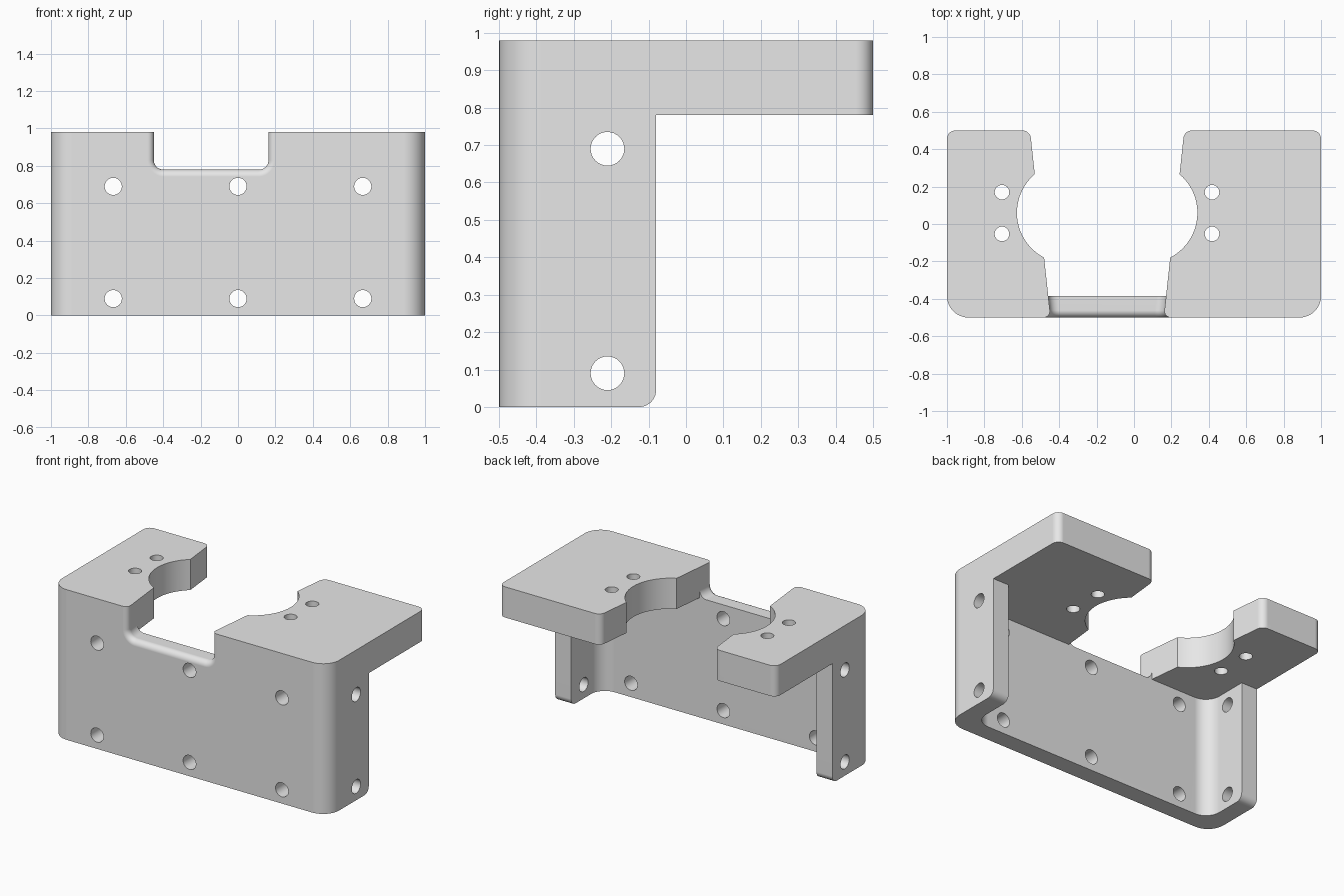
import bpy, bmesh, math
from mathutils import Vector, Matrix

if "Cube" in bpy.data.objects:
    bpy.data.objects.remove(bpy.data.objects["Cube"])

WALL = 0.115          # wall thickness
SHELF = 0.78          # underside of the top plate
TOP = 0.98
MID = -0.1435         # centre line of the opening


def rounded(points, segs=10):
    """Polygon from (x, y, radius) corners, with filleted corners."""
    out = []
    n = len(points)
    for i, (x, y, r) in enumerate(points):
        p = Vector((x, y))
        if r == 0:
            out.append(p)
            continue
        a = (Vector(points[i - 1][:2]) - p).normalized()
        b = (Vector(points[(i + 1) % n][:2]) - p).normalized()
        half = a.angle(b) / 2
        c = p + (a + b).normalized() * (r / math.sin(half))
        t = r / math.tan(half)
        v0, v1 = p + a * t - c, p + b * t - c
        sweep = v0.angle_signed(v1)
        for k in range(segs + 1):
            ang = -sweep * k / segs
            out.append(c + Matrix.Rotation(ang, 2) @ v0)
    return out


def loft(name, rings):
    """Closed solid through a series of matching rings of 3D points."""
    bm = bmesh.new()
    vs = [[bm.verts.new(p) for p in ring] for ring in rings]
    n = len(vs[0])
    for a, b in zip(vs, vs[1:]):
        for i in range(n):
            j = (i + 1) % n
            bm.faces.new((a[i], a[j], b[j], b[i]))
    bm.faces.new(vs[0][::-1])
    bm.faces.new(vs[-1])
    bmesh.ops.recalc_face_normals(bm, faces=bm.faces)
    me = bpy.data.meshes.new(name)
    bm.to_mesh(me)
    bm.free()
    ob = bpy.data.objects.new(name, me)
    bpy.context.collection.objects.link(ob)
    return ob


def prism(name, outline, lo, hi, axis='z'):
    place = {'z': lambda p, h: (p[0], p[1], h),
             'x': lambda p, h: (h, p[0], p[1]),
             'y': lambda p, h: (p[0], h, p[1])}[axis]
    return loft(name, [[place(p, h) for p in outline] for h in (lo, hi)])


def circle(x, y, r, n=32):
    return [(x + r * math.cos(2 * math.pi * i / n),
             y + r * math.sin(2 * math.pi * i / n)) for i in range(n)]


def left_edge(y):
    return -0.53 + (0.265 - y) * 0.11


def mirror_x(p):
    return Vector((2 * MID - p[0], p[1]))


# Full block, rounded on its vertical edges
body = prism("mounting_bracket", rounded([
    (-1, -0.5, 0.115), (1, -0.5, 0.115), (1, 0.5, 0.045), (-1, 0.5, 0.045)]), 0, TOP)

cutters = []

# Space under the plate: behind the side walls, then between them
cutters.append(prism("rear_cutter", rounded([
    (-0.08, SHELF, 0), (-0.08, 0, 0.045), (-0.2, 0, 0), (-0.2, -0.2, 0),
    (1, -0.2, 0), (1, SHELF, 0)]), -1.2, 1.2, 'x'))
inner = 1 - WALL
cutters.append(prism("cavity_cutter", rounded([
    (-inner, WALL - 0.5, 0.1), (inner, WALL - 0.5, 0.1),
    (inner, 0.2, 0), (-inner, 0.2, 0)]), -0.2, SHELF))

# Opening through the plate: tapered slot with round sides
cx, cy, r = -0.356, 0.06, 0.27
a0 = math.atan2(-0.24, -0.125) + 2 * math.pi
a1 = math.atan2(0.205, -0.174)
arc = [Vector((cx + r * math.cos(a), cy + r * math.sin(a)))
       for a in (a0 + (a1 - a0) * i / 24 for i in range(25))]
yb = WALL - 0.5
tip = rounded([(left_edge(yb), yb, 0), (left_edge(0.5), 0.5, 0.045),
               (-0.75, 0.5, 0), (-0.75, 0.8, 0), (0, 0.8, 0)])[:-1]
left = [tip[0]] + arc + tip[1:]
cutters.append(prism("opening_cutter",
                     left + [mirror_x(p) for p in reversed(left)], 0.72, 1.2))

# Notch in the front wall, with a rolled front edge
rings = []
roll = 0.038
steps = [(yb, 0)] + [(-0.5 + roll * (1 - math.sin(t)), roll * (1 - math.cos(t)))
                     for t in (math.pi / 2 * k / 8 for k in range(9))] + [(-0.56, roll)]
for y, d in steps:
    x0 = left_edge(max(y, -0.5)) - d
    x1 = 2 * MID - x0
    ring = rounded([(x0, 1.2, 0), (x0, SHELF - d, 0.05 + d),
                    (x1, SHELF - d, 0.05 + d), (x1, 1.2, 0)])
    rings.append([(p[0], y, p[1]) for p in ring])
cutters.append(loft("notch_cutter", rings))

# Screw holes in the front wall, side walls and plate
for z in (0.09, 0.69):
    for x in (-0.667, 0, 0.667):
        cutters.append(prism("front_hole", circle(x, z, 0.046), -0.7, -0.3, 'y'))
    for lo in (-1.2, 0.7):
        cutters.append(prism("side_hole", circle(-0.21, z, 0.045), lo, lo + 0.5, 'x'))
for x in (-0.706, 0.417):
    for y in (-0.053, 0.17):
        cutters.append(prism("plate_hole", circle(x, y, 0.039), 0.6, 1.2))

bpy.context.view_layer.objects.active = body
body.select_set(True)
for c in cutters:
    c.hide_render = True
    m = body.modifiers.new("cut", 'BOOLEAN')
    m.operation, m.solver, m.object = 'DIFFERENCE', 'EXACT', c
    bpy.ops.object.modifier_apply(modifier=m.name)
for c in cutters:
    bpy.data.objects.remove(c)

# Single grey finish, smooth fillets with crisp edges
mat = bpy.data.materials.new("light_grey")
mat.diffuse_color = (0.8, 0.8, 0.8, 1)
mat.use_nodes = True
mat.node_tree.nodes["Principled BSDF"].inputs["Base Color"].default_value = mat.diffuse_color
body.data.materials.clear()
body.data.materials.append(mat)
bpy.ops.object.shade_smooth_by_angle(angle=math.radians(30))
wn = body.modifiers.new("face_weighting", 'WEIGHTED_NORMAL')
wn.keep_sharp = True
